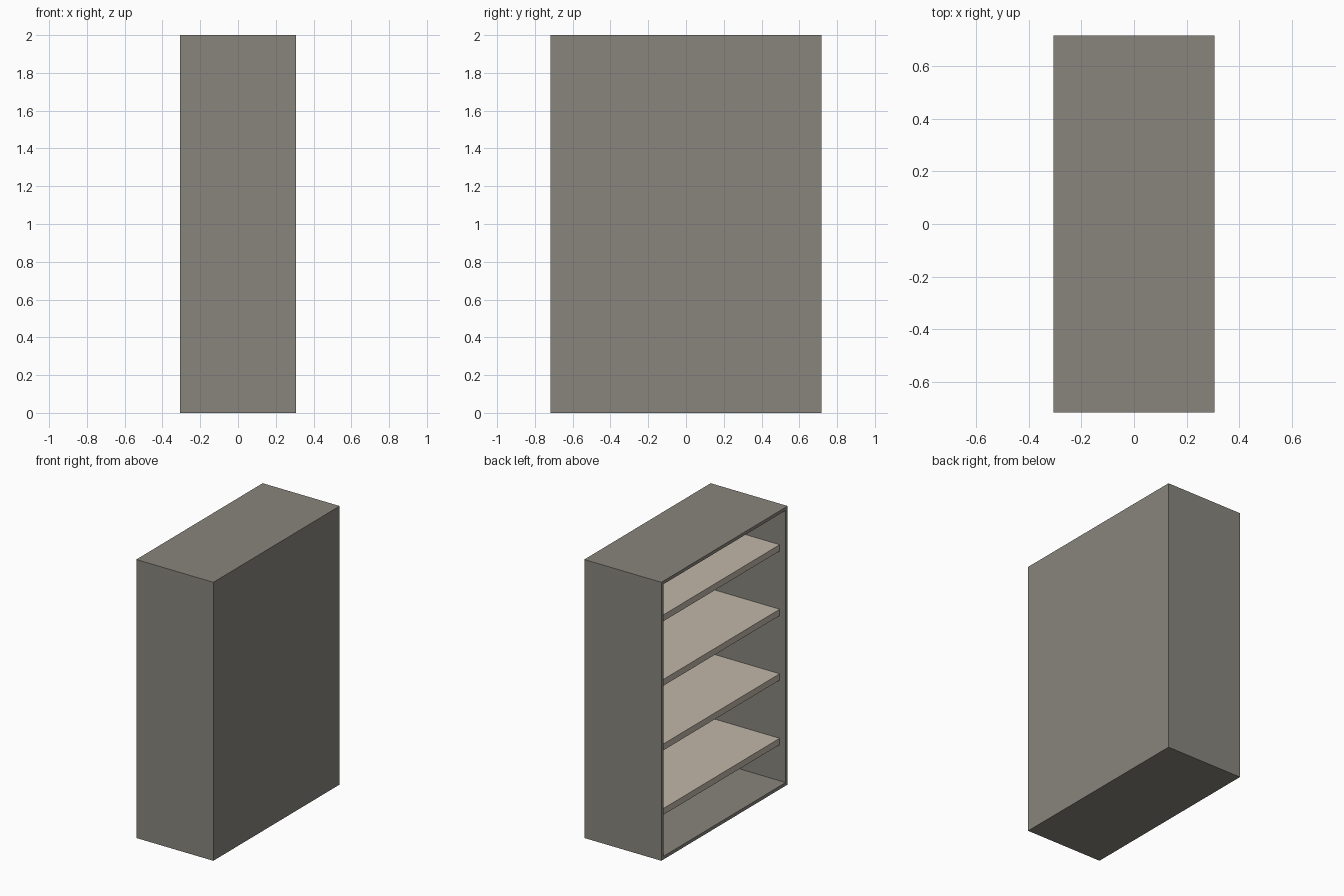
import bpy

if "Cube" in bpy.data.objects:
    bpy.data.objects.remove(bpy.data.objects["Cube"])

# Overall half sizes, height and board thicknesses
HX, HY, H = 0.306, 0.717, 2.0
T = 0.023
SHELF_T = 0.046
SHELF_INSET = 0.048


def material(name, rgb):
    m = bpy.data.materials.new(name)
    m.diffuse_color = (*rgb, 1.0)
    m.use_nodes = True
    m.node_tree.nodes["Principled BSDF"].inputs["Base Color"].default_value = m.diffuse_color
    return m


grey = material("warm_grey", (0.25, 0.235, 0.205))
beige = material("light_beige", (0.54, 0.475, 0.395))


def board(name, lo, hi, mat):
    """Axis-aligned board between two corners."""
    bpy.ops.mesh.primitive_cube_add(size=1)
    ob = bpy.context.object
    ob.name = name
    for v in ob.data.vertices:
        v.co = [lo[i] if v.co[i] < 0 else hi[i] for i in range(3)]
    ob.data.materials.append(mat)
    return ob


# Case: top, bottom, two sides and the closed panel; open towards -x
board("bottom_panel", (-HX, -HY, 0), (HX, HY, T), grey)
board("top_panel", (-HX, -HY, H - T), (HX, HY, H), grey)
board("front_side", (-HX, -HY, T), (HX, -HY + T, H - T), grey)
board("rear_side", (-HX, HY - T, T), (HX, HY, H - T), grey)
board("closed_panel", (HX - T, -HY + T, T), (HX, HY - T, H - T), grey)

# Four evenly spaced shelves, set back from the open side
for i in range(4):
    z = H / 2 + (i - 1.5) * 0.4635
    board(f"shelf_{i + 1}",
          (-HX + SHELF_INSET, -HY + T, z - SHELF_T / 2),
          (HX - T, HY - T, z + SHELF_T / 2), beige)
